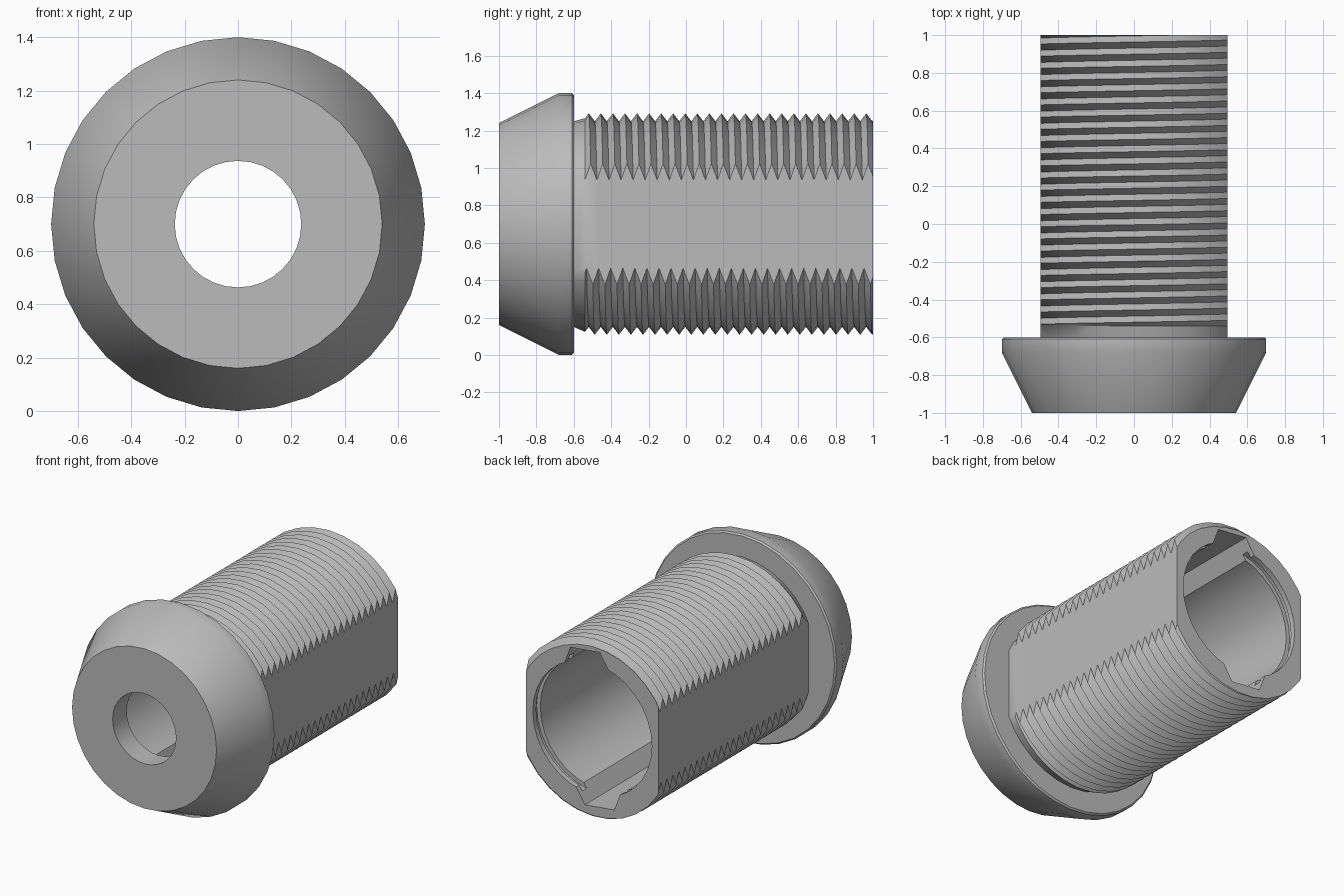
import bpy
import bmesh
from math import sin, cos, pi, radians

if "Cube" in bpy.data.objects:
    bpy.data.objects.remove(bpy.data.objects["Cube"], do_unlink=True)

SIDES = 32
AXIS_Z = 0.70
ROOT, CREST = 0.55, 0.592
PITCH, FIRST_CREST = 0.0645, -0.52
THREAD_START, BACK = -0.54, 1.0
NECK_START = -0.60
BORE = 0.445

steel = bpy.data.materials.new("grey_metal")
steel.use_nodes = True
steel.diffuse_color = (0.5, 0.5, 0.5, 1)
steel.node_tree.nodes["Principled BSDF"].inputs["Base Color"].default_value = (0.5, 0.5, 0.5, 1)


def polar(r, t, y):
    """Point at radius r and angle t from the top, around the y axis."""
    return (r * sin(t), y, AXIS_Z + r * cos(t))


def finish(bm, name):
    bmesh.ops.remove_doubles(bm, verts=bm.verts[:], dist=1e-5)
    bmesh.ops.recalc_face_normals(bm, faces=bm.faces[:])
    mesh = bpy.data.meshes.new(name)
    bm.to_mesh(mesh)
    bm.free()
    obj = bpy.data.objects.new(name, mesh)
    obj.data.materials.append(steel)
    bpy.context.collection.objects.link(obj)
    return obj


def skin(bm, columns):
    """Quads between neighbouring columns of vertices."""
    for a, b in zip(columns, columns[1:]):
        for k in range(len(a) - 1):
            bm.faces.new((a[k], a[k + 1], b[k + 1], b[k]))


def revolve(name, profile):
    """Turn a closed (radius, y) profile around the axis."""
    bm = bmesh.new()
    loop = profile + profile[:1]
    skin(bm, [[bm.verts.new(polar(r, 2 * pi * i / SIDES, y)) for r, y in loop]
              for i in range(SIDES + 1)])
    return finish(bm, name)


def prism(name, outline, y0, y1, angle):
    """Extrude an (x, z) outline along y, turned about the axis."""
    bm = bmesh.new()
    rows = []
    for y in (y0, y1):
        rows.append([bm.verts.new((x * cos(angle) + z * sin(angle), y,
                                   AXIS_Z + z * cos(angle) - x * sin(angle)))
                     for x, z in outline])
        bm.faces.new(rows[-1])
    skin(bm, [r + r[:1] for r in rows])
    return finish(bm, name)


def cut(obj, tool, operation):
    tool.hide_render = True
    mod = obj.modifiers.new("cut", "BOOLEAN")
    mod.operation, mod.solver, mod.object = operation, "EXACT", tool
    bpy.context.view_layer.objects.active = obj
    bpy.ops.object.modifier_apply(modifier=mod.name)
    bpy.data.objects.remove(tool, do_unlink=True)


def shade(obj):
    bpy.ops.object.select_all(action="DESELECT")
    obj.select_set(True)
    bpy.context.view_layer.objects.active = obj
    bpy.ops.object.shade_smooth_by_angle(angle=radians(30))


# Conical flange with a small front hole opening into the bore
flange = revolve("conical_flange", [
    (0.237, -1), (0.54, -1), (0.70, -0.68), (0.70, -0.61), (0.69, NECK_START),
    (BORE, NECK_START), (BORE, -0.85), (0.237, -0.85)])

# Shaft with a plain neck and a helical thread
bm = bmesh.new()
rows = 2 * int((BACK - THREAD_START) / PITCH) + 6
columns = []
for i in range(SIDES + 1):
    turn = i / SIDES
    t = 2 * pi * turn
    column = [bm.verts.new(polar(ROOT, t, NECK_START))]
    for j in range(-4, rows):
        y = FIRST_CREST + PITCH * (j / 2 + turn)
        y = min(max(y, THREAD_START), BACK)
        phase = ((y - FIRST_CREST) / PITCH - turn) % 1
        r = ROOT + (CREST - ROOT) * abs(2 * phase - 1)
        column.append(bm.verts.new(polar(r, t, y)))
    columns.append(column)
skin(bm, columns)
for end in (0, -1):
    bm.faces.new([c[end] for c in columns[:-1]])
shaft = finish(bm, "threaded_shaft")

# Two side flats
w = 0.495
cut(shaft, prism("flats_cutter", [(-w, -1), (w, -1), (w, 1), (-w, 1)], -1.2, 1.2, 0), "INTERSECT")

# Round bore with a shallow ring groove just inside the back
solid = [(0, -0.7), (BORE, -0.7), (BORE, 0.92), (0.472, 0.92), (0.472, 0.965),
         (BORE, 0.965), (BORE, 1.1), (0, 1.1)]
cut(shaft, revolve("bore_cutter", solid), "DIFFERENCE")

# Two opposite key slots along the bore
slot = [(-0.18, 0.38), (-0.11, 0.52), (0.11, 0.52), (0.18, 0.38)]
for angle in (radians(6), radians(186)):
    cut(shaft, prism("slot_cutter", slot, -0.7, 1.1, angle), "DIFFERENCE")

for part in (flange, shaft):
    shade(part)
